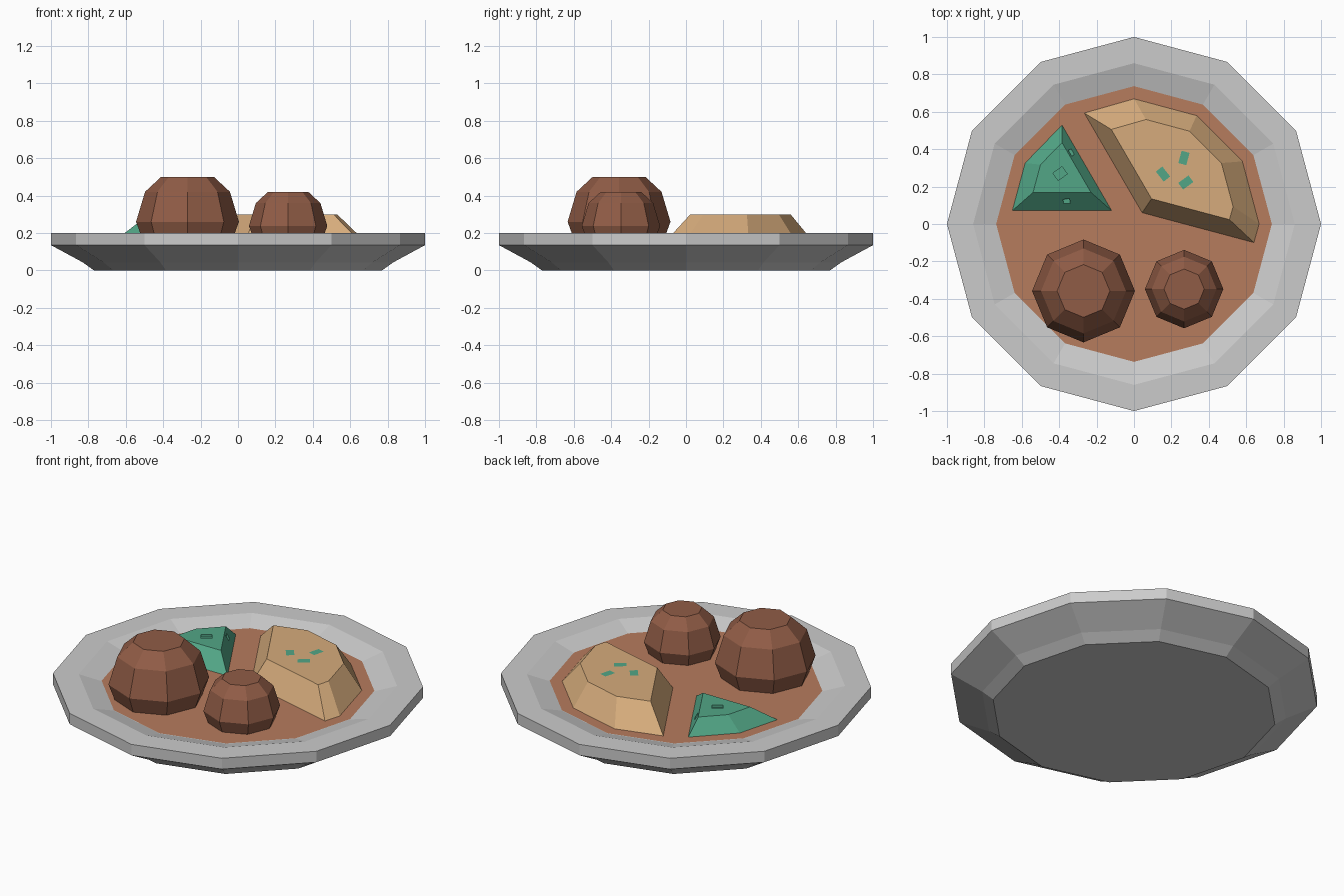
import bpy, bmesh
from math import cos, sin, pi, radians
from mathutils import Vector

if "Cube" in bpy.data.objects:
    bpy.data.objects.remove(bpy.data.objects["Cube"])


def material(name, rgb):
    m = bpy.data.materials.new(name)
    m.diffuse_color = (*rgb, 1)
    m.use_nodes = True
    m.node_tree.nodes["Principled BSDF"].inputs["Base Color"].default_value = m.diffuse_color
    return m


BROWN = material("brown", (0.28, 0.107, 0.061))
SAUCE = material("sauce", (0.47, 0.20, 0.11))
CREAM = material("cream", (0.67, 0.41, 0.20))
GREEN = material("green", (0.085, 0.38, 0.24))


def stack(name, rings, mat=None):
    """Skin a list of equal-length point rings, capping both ends."""
    bm = bmesh.new()
    loops = [[bm.verts.new(p) for p in ring] for ring in rings]
    n = len(loops[0])
    for a, b in zip(loops, loops[1:]):
        for i in range(n):
            j = (i + 1) % n
            bm.faces.new((a[i], a[j], b[j], b[i]))
    bm.faces.new(loops[-1])
    if len(loops) > 1:
        bm.faces.new(loops[0][::-1])
        bmesh.ops.recalc_face_normals(bm, faces=bm.faces[:])
    me = bpy.data.meshes.new(name)
    bm.to_mesh(me)
    bm.free()
    ob = bpy.data.objects.new(name, me)
    bpy.context.collection.objects.link(ob)
    if mat:
        me.materials.append(mat)
    return ob


def ring(r, z, n, cx=0, cy=0):
    return [(cx + r * cos(2 * pi * i / n), cy + r * sin(2 * pi * i / n), z) for i in range(n)]


def mound(name, outline, centre, scale, top, mat):
    """Flat-topped wedge tapering toward its centre."""
    c = Vector(centre)
    upper = [c + (Vector(p) - c) * scale for p in outline]
    return stack(name, [[(x, y, FLOOR) for x, y in outline],
                        [(p.x, p.y, top) for p in upper]], mat)


FLOOR = 0.165

# Plate and sauce
plate_profile = [(0.77, 0), (0.83, 0.043), (1, 0.135), (1, 0.2), (0.86, 0.2), (0.735, 0.163)]
stack("plate", [ring(r, z, 12) for r, z in plate_profile])
stack("sauce", [ring(0.737, FLOOR + 0.001, 12)], SAUCE)

# Meatballs
ball_profile = [(0.24, 0), (0.275, 0.095), (0.227, 0.255), (0.141, 0.335)]
for name, x, y, s in (("large_meatball", -0.27, -0.358, 1), ("small_meatball", 0.268, -0.348, 0.762)):
    stack(name, [ring(r * s, FLOOR + z * s, 8, x, y) for r, z in ball_profile], BROWN)

# Potato mound: arc of a 12-gon closed by a notched inner corner
arc = [(0.67 * cos(radians(a)), 0.67 * sin(radians(a))) for a in (0, 30, 60, 90)]
mound("potato", [(0.043, 0.06), (0.642, -0.1)] + arc + [(-0.267, 0.594)],
      (0.21, 0.305), 0.695, 0.3, CREAM)

# Herb flakes on the potato
for i, (x, y, ang) in enumerate(((0.155, 0.267, -52), (0.267, 0.353, 75), (0.277, 0.222, 36))):
    c, s = cos(radians(ang)), sin(radians(ang))
    corners = [(-0.034, -0.022), (0.034, -0.022), (0.034, 0.022), (-0.034, 0.022)]
    stack(f"herb_flake_{i + 1}",
          [[(x + u * c - v * s, y + u * s + v * c, 0.303) for u, v in corners]], GREEN)

# Greens wedge
greens = mound("greens", [(-0.118, 0.07), (-0.385, 0.53), (-0.583, 0.326), (-0.652, 0.07)],
               (-0.385, 0.305), 0.58, 0.25, GREEN)

# Small notches cut into the greens
for i, (x, y, z, ang, size) in enumerate(((-0.395, 0.27, 0.25, 35, 0.06),
                                          (-0.33, 0.385, 0.22, -60, 0.035),
                                          (-0.36, 0.12, 0.215, 10, 0.035))):
    bpy.ops.mesh.primitive_cube_add(size=1, location=(x, y, z), rotation=(0, 0, radians(ang)))
    cutter = bpy.context.object
    cutter.name = f"notch_cutter_{i + 1}"
    cutter.scale = (size, size * 0.8, 0.03)
    cutter.hide_render = True
    cutter.display_type = 'WIRE'
    mod = greens.modifiers.new(f"notch_{i + 1}", 'BOOLEAN')
    mod.operation = 'DIFFERENCE'
    mod.object = cutter
